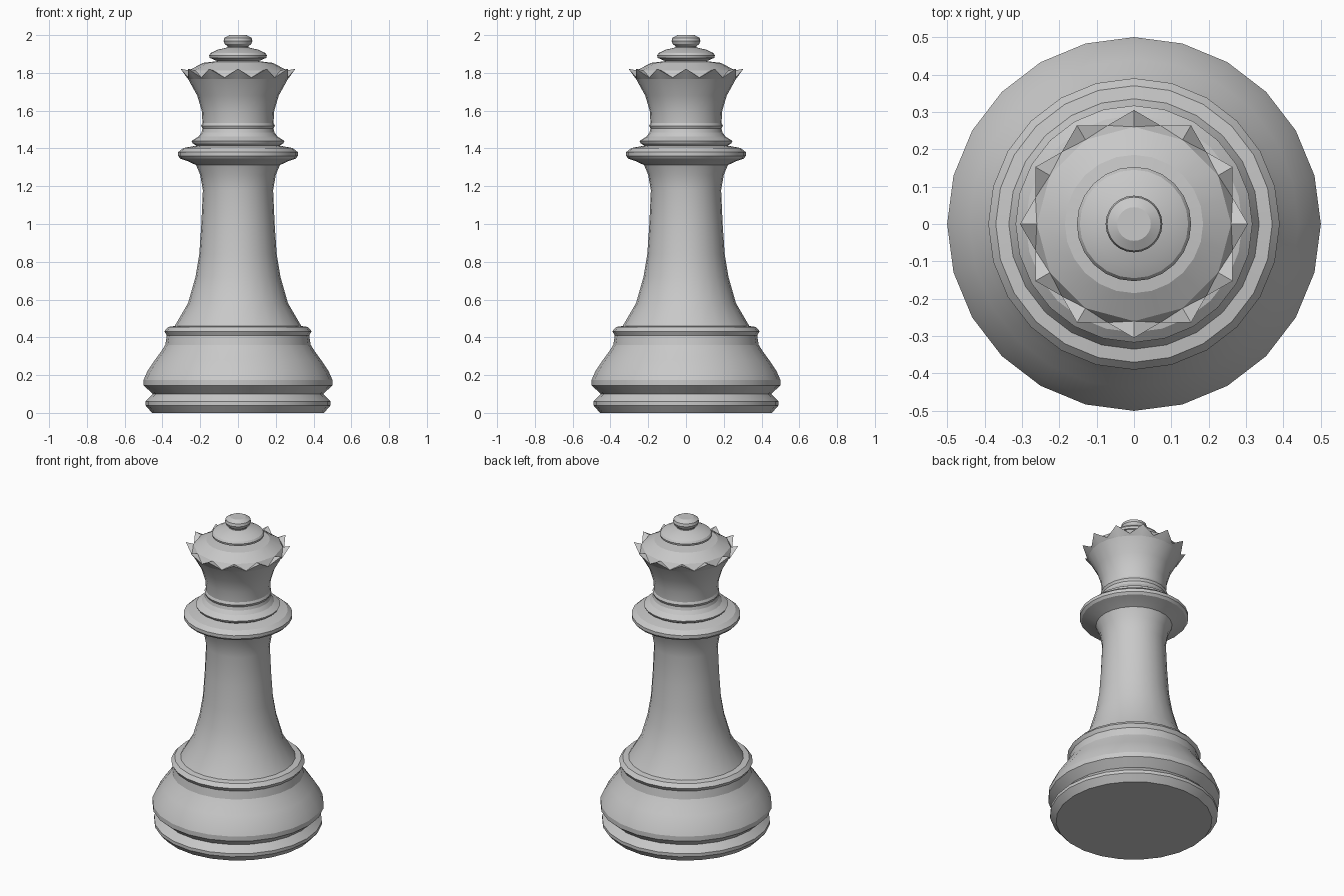
import bpy, bmesh, math

cube = bpy.data.objects.get("Cube")
if cube:
    bpy.data.objects.remove(cube)

SIDES = 24

grey = bpy.data.materials.new("plain grey")
grey.use_nodes = True
GREY = (0.58, 0.58, 0.58, 1)
grey.diffuse_color = GREY
grey.node_tree.nodes["Principled BSDF"].inputs["Base Color"].default_value = GREY


def turn(name, profile, cap_bottom=False, cap_top=False):
    """Turn (radius, height) points about z; a point with four
    values gives a second radius and height to every other side."""
    bm = bmesh.new()
    rings = []
    for point in profile:
        ring = []
        for i in range(SIDES):
            r, z = point[-2:] if i % 2 else point[:2]
            a = math.tau * i / SIDES
            ring.append(bm.verts.new((r * math.cos(a), r * math.sin(a), z)))
        rings.append(ring)
    for low, high in zip(rings, rings[1:]):
        for i in range(SIDES):
            j = (i + 1) % SIDES
            bm.faces.new((low[i], low[j], high[j], high[i]))
    if cap_bottom:
        bm.faces.new(rings[0][::-1])
    if cap_top:
        bm.faces.new(rings[-1])
    # Split the bent quads of the crown along their ridges
    bent = [f for f in bm.faces if len({round(v.co.z, 4) for v in f.verts}) > 2]
    bmesh.ops.triangulate(bm, faces=bent, quad_method='SHORT_EDGE')
    mesh = bpy.data.meshes.new(name)
    bm.to_mesh(mesh)
    bm.free()
    mesh.materials.append(grey)
    mesh.shade_smooth()
    mesh.set_sharp_from_angle(angle=math.radians(16))
    bpy.context.collection.objects.link(bpy.data.objects.new(name, mesh))


# Foot with a groove, swelling body and sloping upper lip
turn("base", [(.455, 0), (.49, .04), (.49, .06), (.45, .10), (.50, .145),
              (.50, .175), (.48, .22), (.44, .28), (.407, .325), (.385, .36),
              (.377, .41), (.39, .432), (.37, .455), (.335, .46)],
     cap_bottom=True)

# Tapering shaft
turn("shaft", [(.335, .46), (.265, .58), (.225, .72), (.205, .84),
               (.194, 1.0), (.186, 1.18), (.2, 1.26), (.222, 1.312)])

# Wide collar and the smaller ring above it
turn("collar", [(.222, 1.312), (.265, 1.332), (.305, 1.346), (.317, 1.36),
                (.317, 1.38), (.29, 1.402), (.22, 1.415)])
turn("neck_ring", [(.22, 1.415), (.24, 1.427), (.246, 1.44), (.21, 1.462),
                   (.193, 1.485), (.188, 1.505)])

# Flared head with twelve ridged points around a domed cap
RIM = .26
turn("crown", [(.188, 1.505), (.195, 1.52), (.188, 1.535), (.192, 1.60),
               (.216, 1.68), (.264, 1.767), (.305, 1.822, .273, 1.775),
               (RIM, 1.813, RIM * math.cos(math.pi / 12), 1.813),
               (.185, 1.853), (.11, 1.862)])

# Finial
turn("finial_disc", [(.11, 1.862), (.15, 1.88), (.153, 1.893), (.145, 1.905),
                     (.11, 1.922), (.055, 1.935)])
turn("finial_knob", [(.055, 1.935), (.055, 1.941), (.07, 1.953), (.076, 1.968),
                     (.072, 1.985), (.045, 2.0)], cap_top=True)
